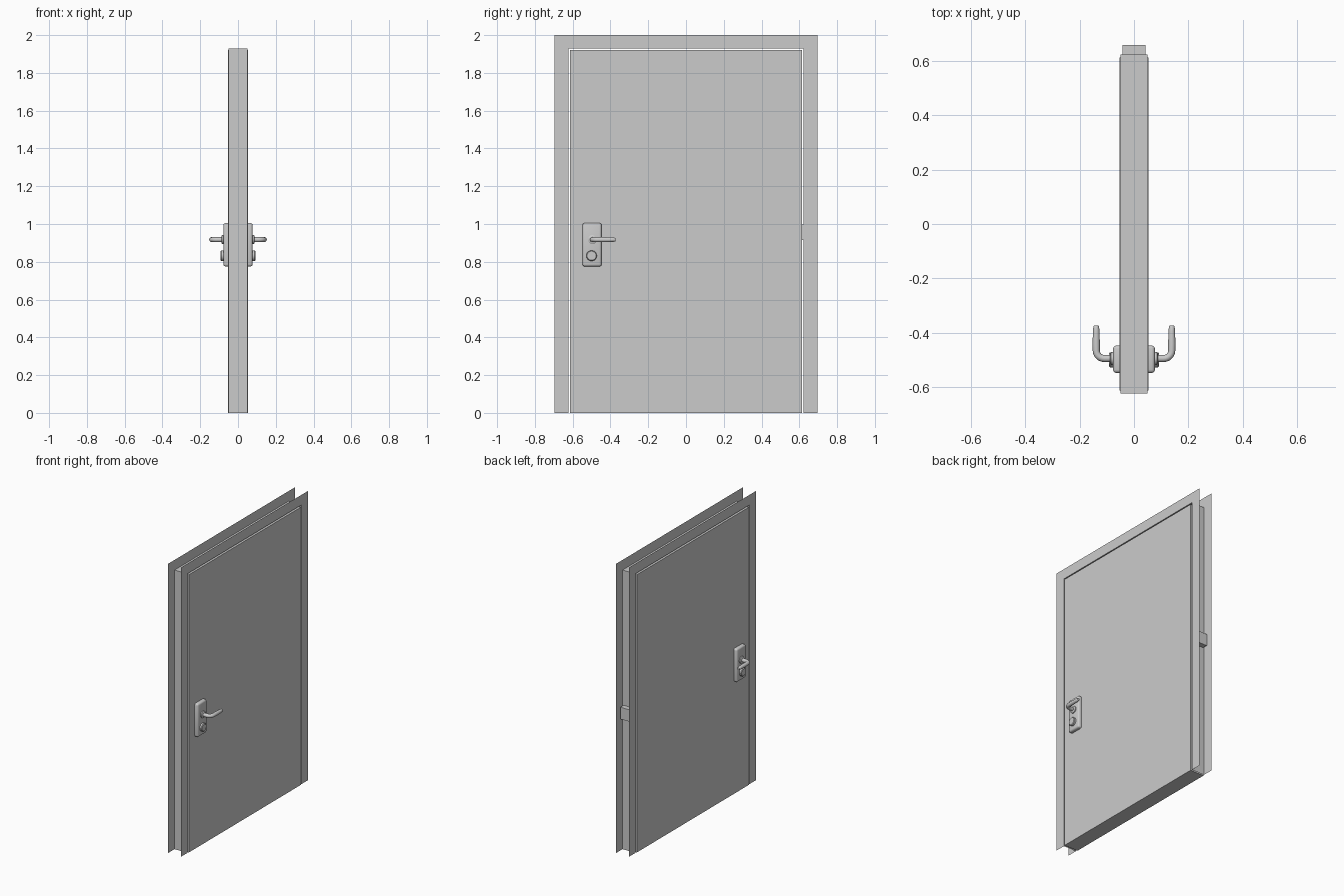
import bpy, bmesh, math
from mathutils import Matrix

cube = bpy.data.objects.get("Cube")
if cube:
    bpy.data.objects.remove(cube, do_unlink=True)

grey = bpy.data.materials.new("light_grey")
grey.use_nodes = True
colour = (0.6, 0.6, 0.6, 1)
grey.diffuse_color = colour
grey.node_tree.nodes["Principled BSDF"].inputs["Base Color"].default_value = colour


def finish(name, bm, smooth=False, mirror=False):
    """Turn a bmesh into a named object, optionally repeated on the other side."""
    bmesh.ops.recalc_face_normals(bm, faces=bm.faces)
    mesh = bpy.data.meshes.new(name)
    bm.to_mesh(mesh)
    bm.free()
    mesh.materials.append(grey)
    obj = bpy.data.objects.new(name, mesh)
    bpy.context.collection.objects.link(obj)
    if smooth:
        bpy.ops.object.select_all(action='DESELECT')
        bpy.context.view_layer.objects.active = obj
        obj.select_set(True)
        bpy.ops.object.shade_smooth_by_angle(angle=math.radians(40))
    if mirror:
        obj.modifiers.new("Mirror", 'MIRROR').use_axis[0] = True
    return obj


def box(name, lo, hi, bevel=0, **kw):
    bm = bmesh.new()
    size = [b - a for a, b in zip(lo, hi)]
    mid = [(a + b) / 2 for a, b in zip(lo, hi)]
    bmesh.ops.create_cube(bm, size=1, matrix=Matrix.Translation(mid) @ Matrix.Diagonal((*size, 1)))
    if bevel:
        bmesh.ops.bevel(bm, geom=bm.edges[:], offset=bevel, segments=3,
                        profile=0.5, affect='EDGES')
    return finish(name, bm, **kw)


def turned(name, profile, y, z, sides=24):
    """Revolve (x, radius) pairs around an axis along x, capping the outer end."""
    bm = bmesh.new()
    rings = []
    for x, r in profile:
        rings.append([bm.verts.new((x, y + r * math.cos(2 * math.pi * i / sides),
                                    z + r * math.sin(2 * math.pi * i / sides)))
                      for i in range(sides)])
    for a, b in zip(rings, rings[1:]):
        for i in range(sides):
            j = (i + 1) % sides
            bm.faces.new((a[i], a[j], b[j], b[i]))
    bm.faces.new(rings[-1])
    bm.faces.new(rings[0][::-1])
    return finish(name, bm, smooth=True, mirror=True)


# Door leaf
box("door_leaf", (-0.0525, -0.613, 0), (0.0525, 0.613, 1.92))

# Sheet frame: open channel section carried up, across and down
bm = bmesh.new()
section = [(-0.049, 0.695, 2.0), (-0.049, 0.623, 1.93), (0.049, 0.623, 1.93), (0.049, 0.695, 2.0)]
strips = [[bm.verts.new(p) for p in ((x, -w, 0), (x, -w, h), (x, w, h), (x, w, 0))]
          for x, w, h in section]
for a, b in zip(strips, strips[1:]):
    for i in range(3):
        bm.faces.new((a[i], a[i + 1], b[i + 1], b[i]))
finish("door_frame", bm)

# Box set into the far jamb
box("jamb_box", (-0.042, 0.605, 0.915), (0.042, 0.658, 0.997))

# Back plates, collars and lock cylinders on both faces
box("handle_plate", (0.03, -0.548, 0.775), (0.077, -0.447, 1.005), bevel=0.012,
    smooth=True, mirror=True)
turned("handle_collar", [(0.07, 0.024), (0.084, 0.024), (0.088, 0.018)], -0.495, 0.917)
turned("lock_cylinder", [(0.07, 0.028), (0.088, 0.028), (0.092, 0.024)], -0.5, 0.832)

# Lever: stem, rounded corner, arm and slimmer tip as (x, y, radius)
bend = 0.03
path = [(0.07, -0.495, 0.013)]
for i in range(7):
    t = math.radians(15 * i)
    path.append((0.109 + bend * math.sin(t), -0.465 - bend * math.cos(t), 0.013))
path += [(0.139, -0.44, 0.0135), (0.139, -0.395, 0.012), (0.139, -0.378, 0.0105), (0.139, -0.373, 0.008)]
sides = 16
bm = bmesh.new()
rings = []
for k, (x, y, r) in enumerate(path):
    p, n = path[max(k - 1, 0)], path[min(k + 1, len(path) - 1)]
    dx, dy = n[0] - p[0], n[1] - p[1]
    d = math.hypot(dx, dy)
    ring = []
    for i in range(sides):
        a = 2 * math.pi * i / sides
        u = r * math.cos(a)
        ring.append(bm.verts.new((x + u * dy / d, y - u * dx / d, 0.917 + r * math.sin(a))))
    rings.append(ring)
for a, b in zip(rings, rings[1:]):
    for i in range(sides):
        j = (i + 1) % sides
        bm.faces.new((a[i], a[j], b[j], b[i]))
bm.faces.new(rings[0])
bm.faces.new(rings[-1])
finish("handle_lever", bm, smooth=True, mirror=True)
